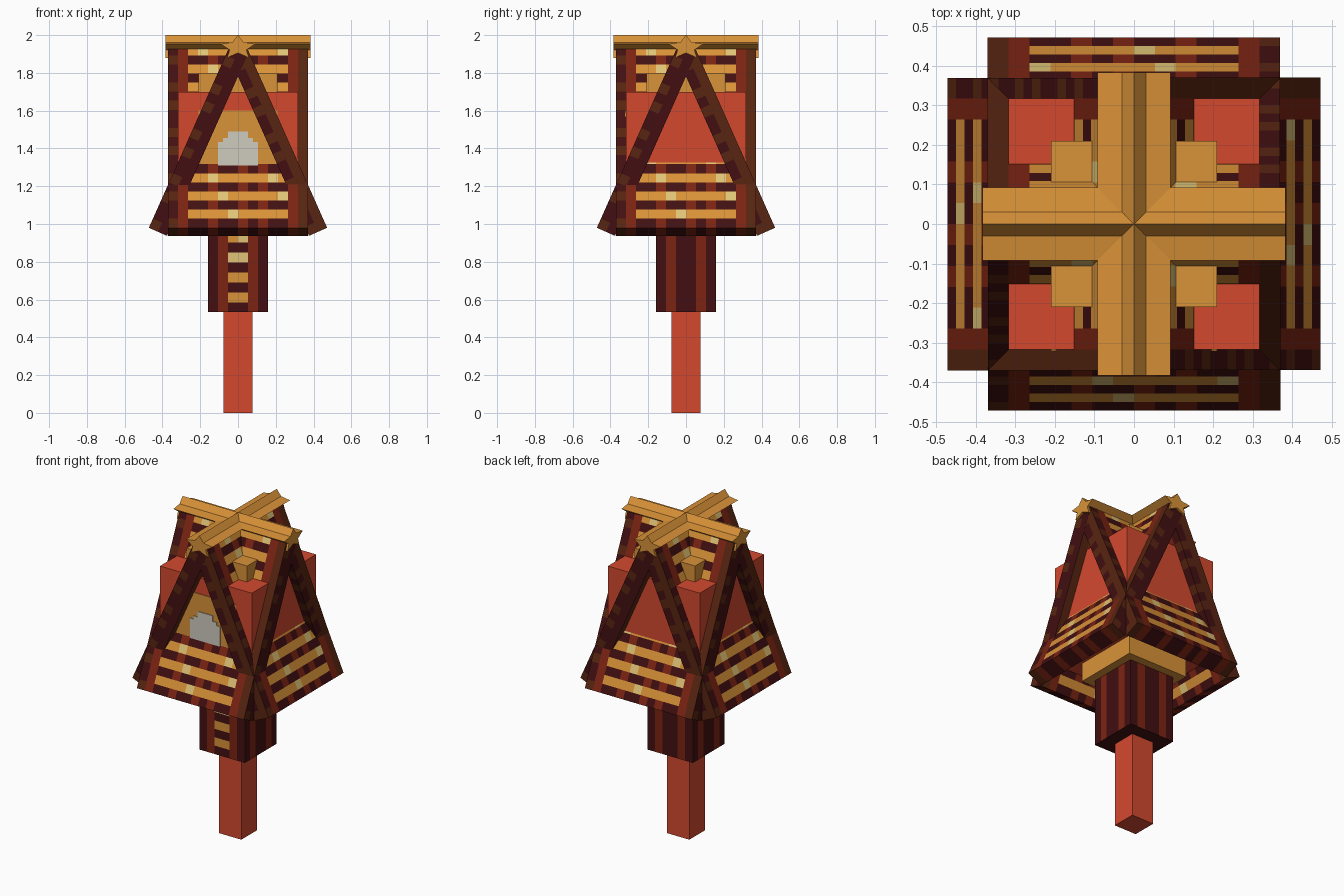
import bpy, bmesh, math
from mathutils import Matrix, Vector

if "Cube" in bpy.data.objects:
    bpy.data.objects.remove(bpy.data.objects["Cube"])

PX = 0.0526  # size of one painted square


def material(name, r, g, b):
    lin = [((c / 255 + 0.055) / 1.055) ** 2.4 for c in (r, g, b)]
    m = bpy.data.materials.new(name)
    m.diffuse_color = (*lin, 1)
    m.use_nodes = True
    m.node_tree.nodes["Principled BSDF"].inputs["Base Color"].default_value = m.diffuse_color
    return m


MATS = [material("dark maroon", 66, 15, 17), material("rust", 124, 36, 18),
        material("brown", 88, 37, 17), material("orange", 217, 146, 56),
        material("pale yellow", 224, 196, 118), material("red", 212, 73, 47),
        material("stone grey", 207, 204, 190)]
DARK, RUST, BROWN, ORANGE, YELLOW, RED, GREY = range(7)


def finish(name, bm, matrix=None):
    me = bpy.data.meshes.new(name)
    bm.to_mesh(me)
    bm.free()
    for m in MATS:
        me.materials.append(m)
    ob = bpy.data.objects.new(name, me)
    if matrix:
        ob.matrix_world = matrix
    bpy.context.collection.objects.link(ob)
    return ob


def box(name, lo, hi, colour):
    bm = bmesh.new()
    lo, hi = Vector(lo), Vector(hi)
    bmesh.ops.create_cube(bm, size=1, matrix=Matrix.Translation((lo + hi) / 2)
                          @ Matrix.Diagonal((*(hi - lo), 1)))
    for f in bm.faces:
        f.material_index = colour
    return finish(name, bm)


def painted_block(name, counts, steps, origin, rule, matrix=None):
    """Cuboid with a grid of square faces, coloured by rule(cell, axis, sign)."""
    bm = bmesh.new()
    for axis in range(3):
        u, v = (axis + 1) % 3, (axis + 2) % 3
        for sign in (-1, 1):
            for a in range(counts[u]):
                for b in range(counts[v]):
                    verts = []
                    for da, db in ((0, 0), (1, 0), (1, 1), (0, 1)):
                        p = [0, 0, 0]
                        p[axis] = counts[axis] if sign > 0 else 0
                        p[u], p[v] = a + da, b + db
                        verts.append(bm.verts.new([origin[i] + p[i] * steps[i] for i in range(3)]))
                    f = bm.faces.new(verts if sign > 0 else verts[::-1])
                    cell = [0, 0, 0]
                    cell[axis] = counts[axis] - 1 if sign > 0 else 0
                    cell[u], cell[v] = a, b
                    f.material_index = rule(cell, axis, sign)
    bmesh.ops.remove_doubles(bm, verts=bm.verts, dist=1e-4)
    return finish(name, bm, matrix)


# Handle and timber post
box("handle", (-0.077, -0.077, 0), (0.077, 0.077, 0.54), RED)


def post_rule(cell, axis, sign):
    i, j, k = cell
    if axis == 2:
        return DARK
    if axis == 1 and sign < 0 and i in (2, 3) and k % 2:   # front ladder
        return YELLOW if k == 5 or (k == 7 and i == 3) else ORANGE
    return RUST if (i if axis == 1 else j) in (1, 4) else DARK


painted_block("post", (6, 6, 8), (PX, PX, PX), (-3 * PX, -3 * PX, 0.533), post_rule)

# Nested bodies
box("inner_core", (-0.21, -0.21, 0.953), (0.21, 0.21, 1.80), ORANGE)
box("red_body", (-0.318, -0.318, 1.07), (0.318, 0.318, 1.70), RED)

# Painted front panel with stepped arch
box("front_panel", (-0.21, -0.322, 1.28), (0.21, -0.316, 1.60), ORANGE)
for n, (w, lo, hi) in enumerate(((0.105, 1.31, 1.435), (0.08, 1.435, 1.455), (0.052, 1.455, 1.49))):
    box(f"arch_step_{n}", (-w, -0.326, lo), (w, -0.321, hi), GREY)


# Four leaning roof slabs, striped on both faces
def roof_rule(cell, axis, sign):
    i, j, k = cell
    chip = (k * 7) % 5 < 2
    if axis == 0:                                  # gable ends
        if sign > 0:
            return BROWN if j == 0 and chip else DARK
        return BROWN if j == 0 or chip else DARK
    if i == 13:
        return BROWN
    if i == 0:
        return BROWN if chip else DARK
    if axis == 1 and k % 2 and 2 <= i <= 11:       # horizontal slats
        return YELLOW if (i * 3 + k * 5) % 7 in (2, 6) and i % 2 == (k // 2) % 2 else ORANGE
    return RUST if i in (1, 4, 7, 9, 12) else DARK


tilt = Matrix.Translation((0, -0.472, 0.98)) @ Matrix.Rotation(-math.radians(24), 4, 'X')
for n, side in enumerate(("front", "right", "back", "left")):
    painted_block(f"{side}_roof_slab", (14, 2, 20), (0.0529, PX, PX), (-0.370, 0, 0),
                  roof_rule, Matrix.Rotation(n * math.pi / 2, 4, 'Z') @ tilt)

# Crossed ridge beams with a star profile
half = [(0.0, 2.0), (0.03, 1.962), (0.092, 1.953), (0.045, 1.922), (0.058, 1.88)]
star = half + [(0.0, 1.905)] + [(-x, z) for x, z in half[:0:-1]]
for n, name in enumerate(("ridge_front_to_back", "ridge_side_to_side")):
    bm = bmesh.new()
    face = bm.faces.new([bm.verts.new((x, -0.384, z)) for x, z in star])
    ext = bmesh.ops.extrude_face_region(bm, geom=[face], use_keep_orig=True)
    for v in ext["geom"]:
        if isinstance(v, bmesh.types.BMVert):
            v.co.y = 0.384
    bmesh.ops.recalc_face_normals(bm, faces=bm.faces)
    for f in bm.faces:
        f.material_index = ORANGE
    finish(name, bm, Matrix.Rotation(n * math.pi / 2, 4, 'Z'))
